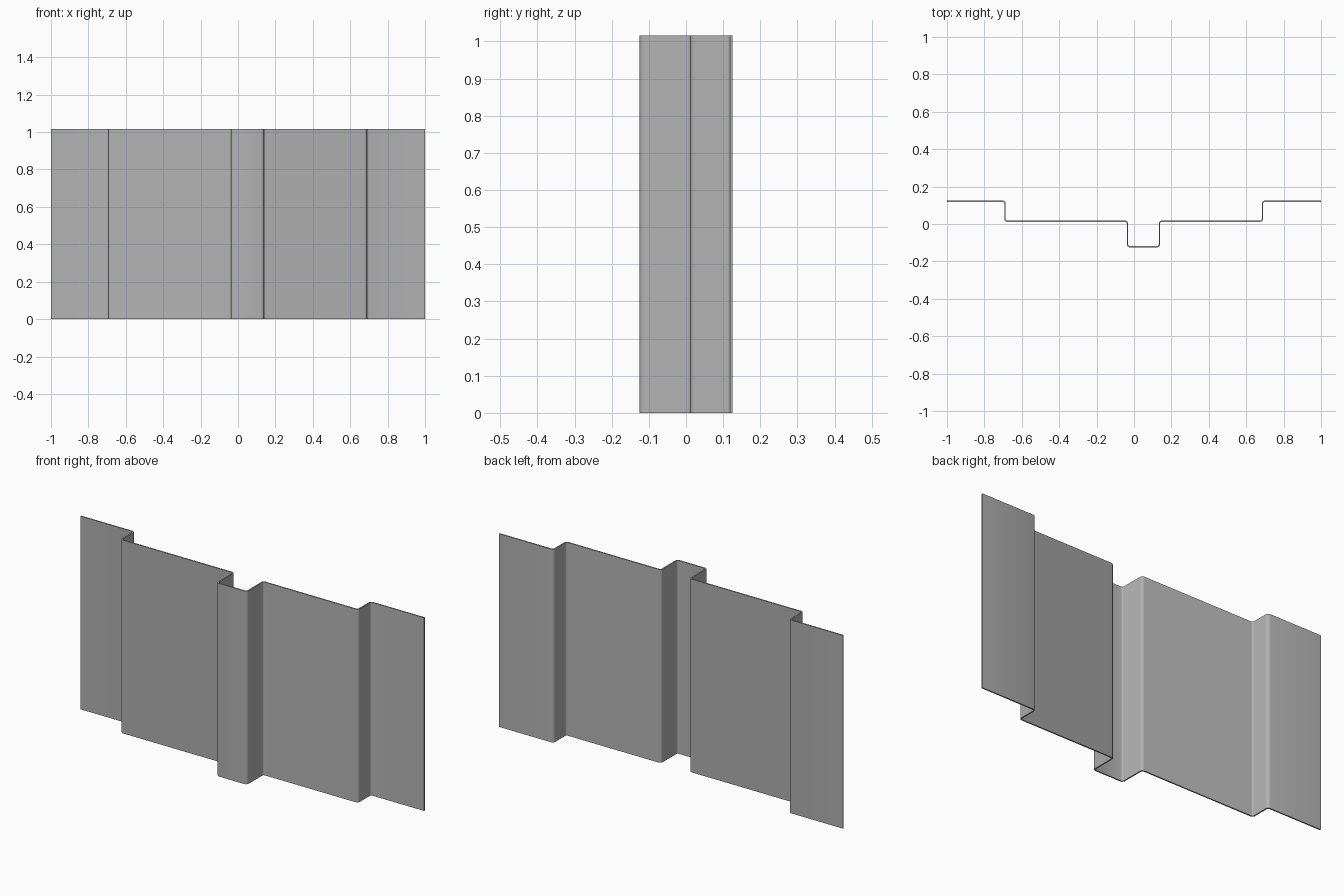
import bpy
import bmesh

HEIGHT = 1.016
THICKNESS = 0.007
BEND = 0.012

if "Cube" in bpy.data.objects:
    bpy.data.objects.remove(bpy.data.objects["Cube"])

# Plain grey sheet metal
grey = bpy.data.materials.new("sheet_grey")
grey.use_nodes = True
colour = (0.45, 0.45, 0.45, 1)
grey.diffuse_color = colour
grey.node_tree.nodes["Principled BSDF"].inputs["Base Color"].default_value = colour

# Centre line of the folded sheet, seen from above
BACK, MIDDLE, FRONT = 0.1215, 0.015, -0.1215
profile = [(-1, BACK), (-0.69, BACK), (-0.69, MIDDLE), (-0.035, MIDDLE),
           (-0.035, FRONT), (0.136, FRONT), (0.136, MIDDLE), (0.687, MIDDLE),
           (0.687, BACK), (1, BACK)]

bm = bmesh.new()
points = [bm.verts.new((x, y, 0)) for x, y in profile]
edges = [bm.edges.new(pair) for pair in zip(points, points[1:])]

# Round the bends, then raise the line into a wall
bmesh.ops.bevel(bm, geom=points[1:-1], offset=BEND, segments=3, profile=0.5,
                affect='VERTICES')
raised = bmesh.ops.extrude_edge_only(bm, edges=bm.edges[:])
top = [v for v in raised["geom"] if isinstance(v, bmesh.types.BMVert)]
bmesh.ops.translate(bm, verts=top, vec=(0, 0, HEIGHT))
bmesh.ops.recalc_face_normals(bm, faces=bm.faces[:])

mesh = bpy.data.meshes.new("folded_sheet")
bm.to_mesh(mesh)
bm.free()
mesh.materials.append(grey)
sheet = bpy.data.objects.new("folded_sheet", mesh)
bpy.context.collection.objects.link(sheet)

# Give the sheet its even thickness
solid = sheet.modifiers.new("thickness", 'SOLIDIFY')
solid.thickness = THICKNESS
solid.offset = 0
solid.use_even_offset = True

# Smooth bends, sharp rims
bpy.context.view_layer.objects.active = sheet
sheet.select_set(True)
bpy.ops.object.modifier_apply(modifier=solid.name)
bpy.ops.object.shade_smooth_by_angle(angle=0.7)
